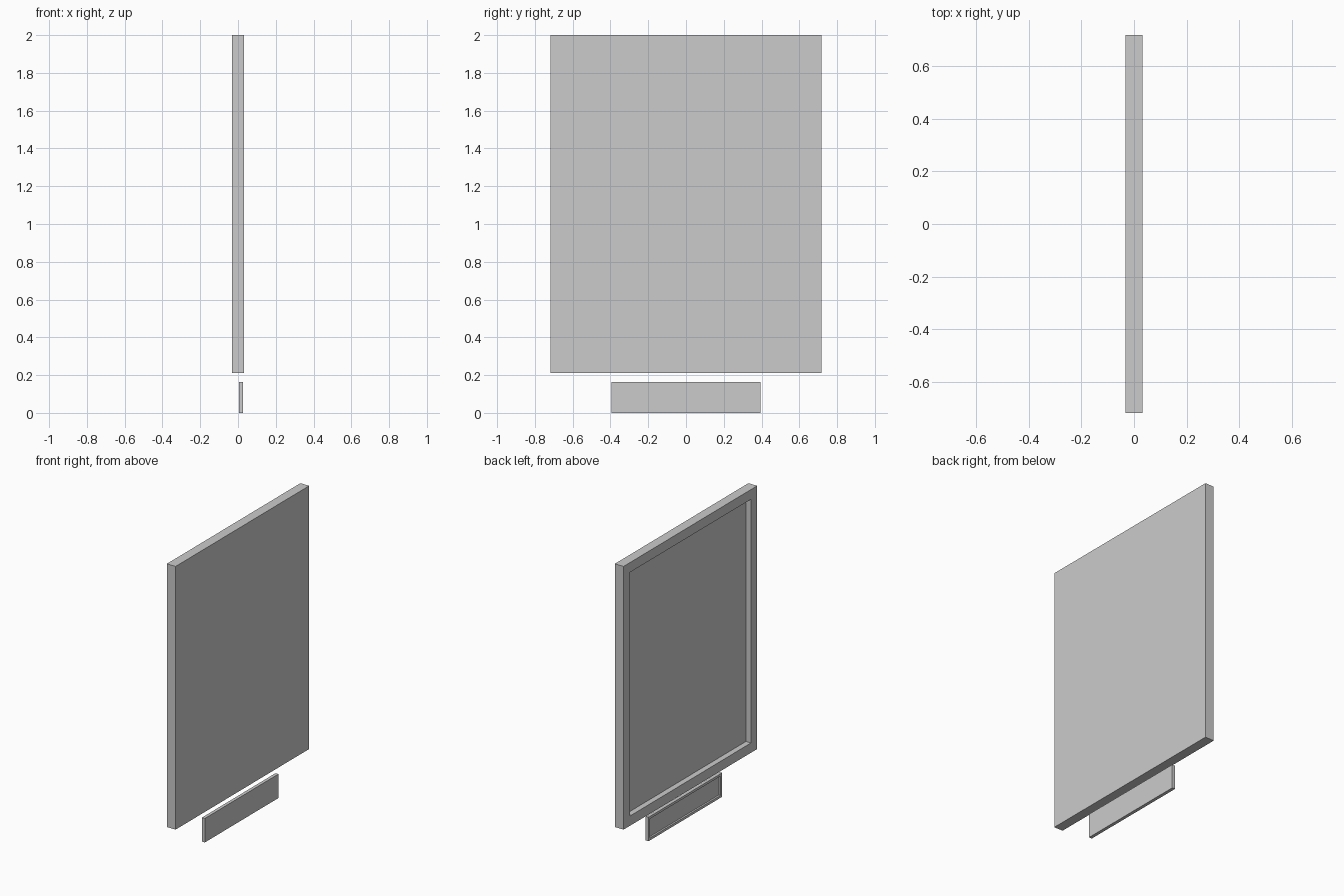
import bpy, bmesh
from mathutils import Vector

if "Cube" in bpy.data.objects:
    bpy.data.objects.remove(bpy.data.objects["Cube"])


def recessed_panel(name, x0, x1, half_y, z0, z1, border, depth):
    """Box whose -x face carries a raised border around a sunken field."""
    bm = bmesh.new()
    bmesh.ops.create_cube(bm, size=1.0)
    for v in bm.verts:
        v.co = Vector((x0 if v.co.x < 0 else x1,
                       half_y if v.co.y > 0 else -half_y,
                       z0 if v.co.z < 0 else z1))
    bm.normal_update()
    field = next(f for f in bm.faces if f.normal.x < -0.9)
    # border on the face, then the walls of the recess
    bmesh.ops.inset_region(bm, faces=[field], thickness=border)
    bmesh.ops.inset_region(bm, faces=[field], thickness=0.0, depth=0.0)
    bmesh.ops.translate(bm, verts=field.verts, vec=(depth, 0, 0))
    bmesh.ops.recalc_face_normals(bm, faces=bm.faces)
    mesh = bpy.data.meshes.new(name)
    bm.to_mesh(mesh)
    bm.free()
    obj = bpy.data.objects.new(name, mesh)
    bpy.context.collection.objects.link(obj)
    return obj


# large framed panel
recessed_panel("framed_panel", -0.033, 0.033, 0.717, 0.212, 2.0, 0.094, 0.038)
# small plate hanging below it
recessed_panel("lower_plate", 0.005, 0.027, 0.395, 0.0, 0.163, 0.023, 0.012)
